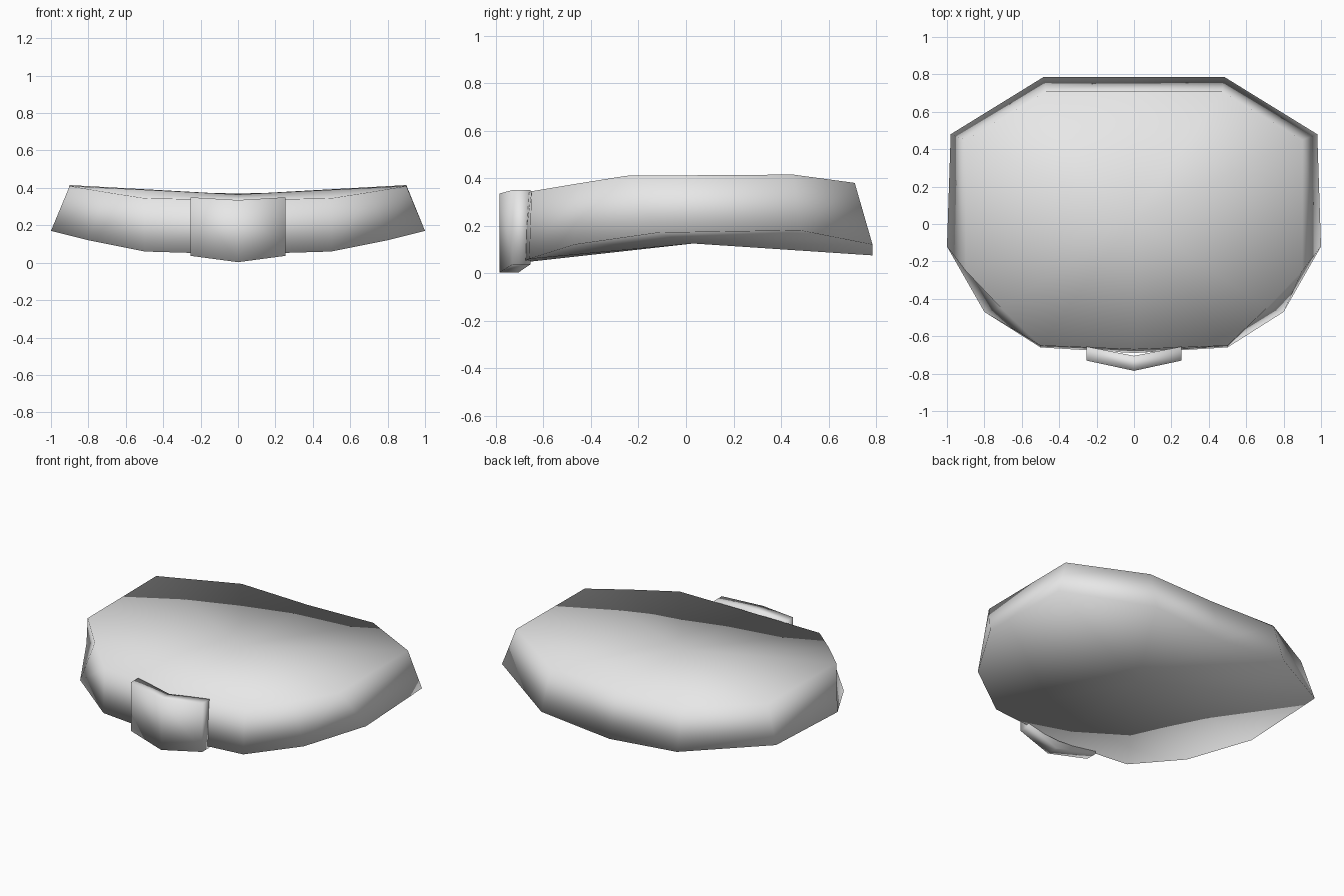
import bpy
import bmesh

cube = bpy.data.objects.get("Cube")
if cube:
    bpy.data.objects.remove(cube, do_unlink=True)

grey = bpy.data.materials.new("light_grey")
grey.use_nodes = True
grey.diffuse_color = (0.8, 0.8, 0.8, 1)
grey.node_tree.nodes["Principled BSDF"].inputs["Base Color"].default_value = (0.8, 0.8, 0.8, 1)


def mirrored(half):
    """Closed loop from a +x half that starts and ends on the centre line."""
    return half + [(-x, y, z) for x, y, z in half[-2:0:-1]]


def finish(name, bm):
    """Turn a bmesh into a fully smooth object."""
    bmesh.ops.recalc_face_normals(bm, faces=bm.faces)
    for f in bm.faces:
        f.smooth = True
    mesh = bpy.data.meshes.new(name)
    bm.to_mesh(mesh)
    bm.free()
    mesh.materials.append(grey)
    obj = bpy.data.objects.new(name, mesh)
    bpy.context.collection.objects.link(obj)
    return obj


# Saddle-shaped pad: two rims joined by a flared wall, each capped by a fan
lower_rim = mirrored([(0, -.69, .045), (.5, -.66, .06), (.8, -.47, .12), (1, -.12, .17),
                      (.98, .48, .18), (.485, .785, .12), (0, .785, .075)])
upper_rim = mirrored([(0, -.67, .335), (.5, -.65, .345), (.71, -.45, .378), (.9, -.25, .41),
                      (.9, .45, .415), (.47, .71, .38), (0, .71, .37)])
bm = bmesh.new()
low = [bm.verts.new(p) for p in lower_rim]
up = [bm.verts.new(p) for p in upper_rim]
floor_mid = bm.verts.new((0, .03, .125))
top_mid = bm.verts.new((0, .03, .365))
n = len(low)
for i in range(n):
    j = (i + 1) % n
    bm.faces.new((low[i], low[j], up[j], up[i]))
    bm.faces.new((up[i], up[j], top_mid))
    bm.faces.new((low[j], low[i], floor_mid))
finish("pad", bm)

# Bent clasp plate on the front: three rectangular sections swept across x
bm = bmesh.new()
sections = []
for x, y0, y1, z0, z1 in ((-.255, -.73, -.655, .037, .35),
                          (0, -.785, -.705, .003, .335),
                          (.255, -.73, -.655, .037, .35)):
    sections.append([bm.verts.new(p) for p in
                     ((x, y0, z0), (x, y1, z0), (x, y1, z1), (x, y0, z1))])
for a, b in zip(sections, sections[1:]):
    for i in range(4):
        j = (i + 1) % 4
        bm.faces.new((a[i], a[j], b[j], b[i]))
bm.faces.new(sections[0])
bm.faces.new(sections[-1])
finish("front_clasp", bm)
